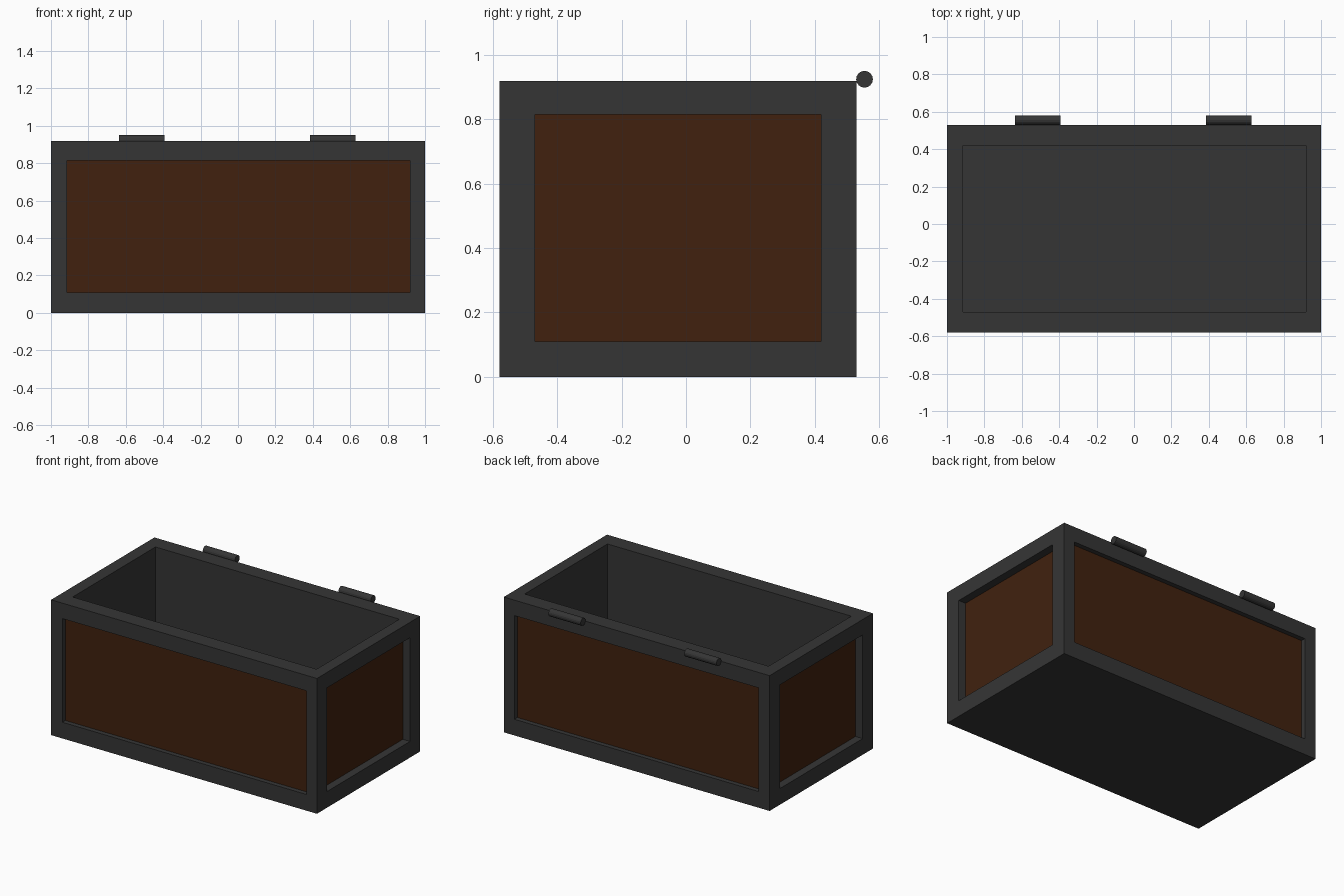
import bpy, bmesh, math
from mathutils import Vector

if "Cube" in bpy.data.objects:
    bpy.data.objects.remove(bpy.data.objects["Cube"])


def material(name, col):
    m = bpy.data.materials.new(name)
    m.diffuse_color = (*col, 1)
    m.use_nodes = True
    m.node_tree.nodes["Principled BSDF"].inputs["Base Color"].default_value = m.diffuse_color
    return m


metal = material("dark_metal", (0.036, 0.036, 0.036))
wood = material("brown_wood", (0.052, 0.0155, 0.0045))

OUT_LO, OUT_HI = (-1.0, -0.555, 0.0), (1.0, 0.555, 0.92)
OFF = -0.025                      # hinges stick out at the back
OUT_LO = (-1.0, -0.58, 0.0)
OUT_HI = (1.0, 0.53, 0.92)
IN_LO = (-0.915, -0.47, 0.11)
IN_HI = (0.92, 0.42, 0.815)

# Open box: every face but the bottom gets a sunken rectangle
bm = bmesh.new()
bmesh.ops.create_cube(bm, size=1)
for v in bm.verts:
    v.co = Vector([OUT_HI[i] if v.co[i] > 0 else OUT_LO[i] for i in range(3)])
bm.normal_update()


def sink(face, depth, mat):
    n = face.normal.copy()
    ax = max(range(3), key=lambda i: abs(n[i]))
    outer = list(face.verts)
    rim = []
    for v in outer:
        c = v.co.copy()
        for i in range(3):
            if i != ax:
                c[i] = min(max(c[i], IN_LO[i]), IN_HI[i])
        rim.append(bm.verts.new(c))
    deep = [bm.verts.new(v.co - n * depth) for v in rim]
    bm.faces.remove(face)
    for a, b in ((outer, rim), (rim, deep)):
        for i in range(4):
            j = (i + 1) % 4
            bm.faces.new((a[i], a[j], b[j], b[i]))
    bm.faces.new(deep).material_index = mat


for f in list(bm.faces):
    n = f.normal.copy()
    if n.z > 0.5:
        sink(f, 0.82, 0)          # storage cavity
    elif abs(n.x) > 0.5:
        sink(f, 0.054, 1)         # end panels
    elif abs(n.y) > 0.5:
        sink(f, 0.032, 1)         # long panels

me = bpy.data.meshes.new("chest_body")
bm.to_mesh(me)
bm.free()
me.materials.append(metal)
me.materials.append(wood)
bpy.context.collection.objects.link(bpy.data.objects.new("chest_body", me))

# Hinge barrels along the back top edge
for name, x in (("hinge_left", -0.515), ("hinge_right", 0.507)):
    bpy.ops.mesh.primitive_cylinder_add(
        vertices=16, radius=0.026, depth=0.242,
        location=(x, 0.555, 0.925), rotation=(0, math.pi / 2, 0))
    ob = bpy.context.object
    ob.name = name
    ob.data.materials.append(metal)
